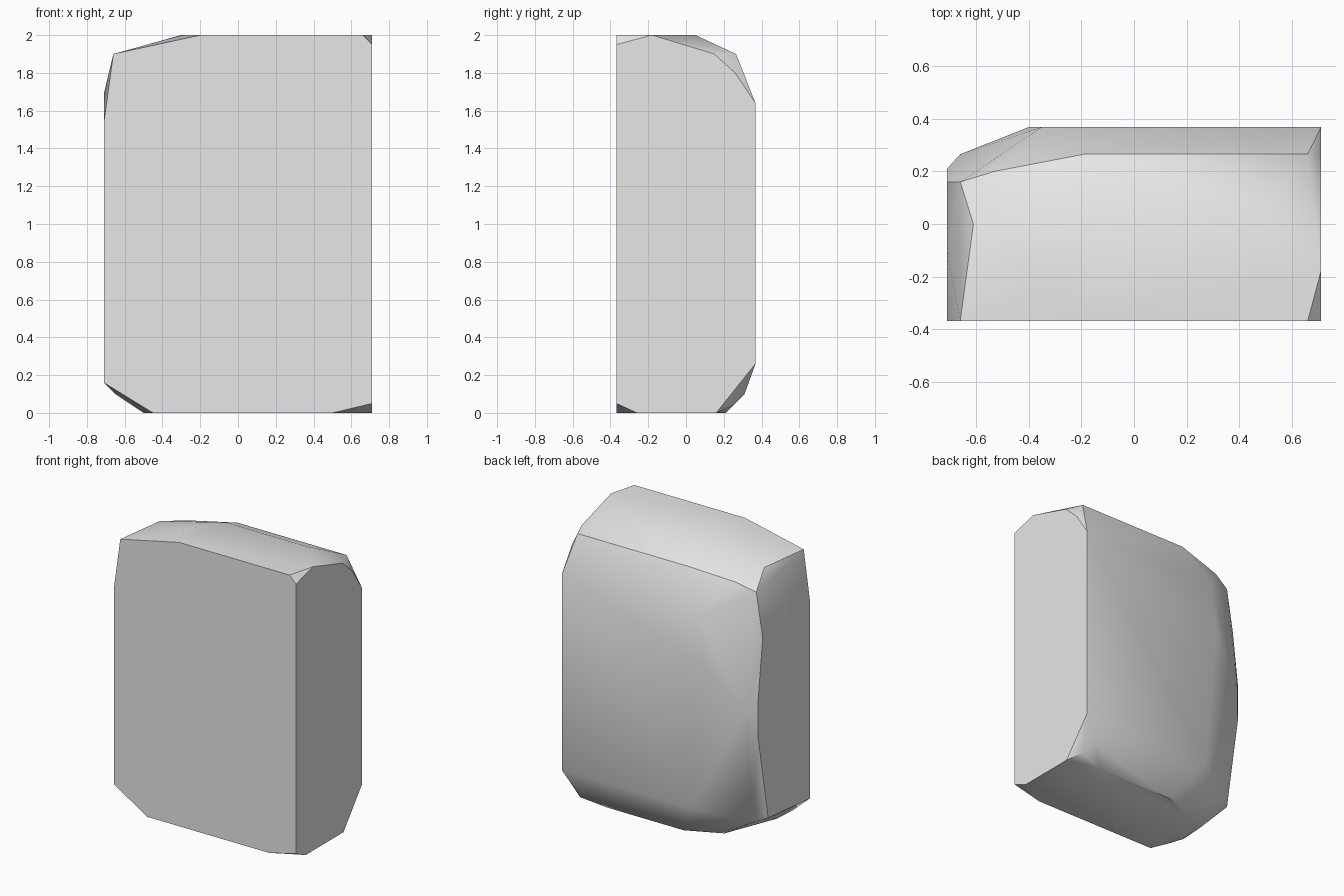
import bpy
import bmesh
import math

if "Cube" in bpy.data.objects:
    bpy.data.objects.remove(bpy.data.objects["Cube"], do_unlink=True)

# Half width, half depth and height of the block the rock was cut from
W, D, H = 0.71, 0.368, 2.0


def make_material(name, colour):
    mat = bpy.data.materials.new(name)
    mat.use_nodes = True
    mat.diffuse_color = colour
    mat.node_tree.nodes["Principled BSDF"].inputs["Base Color"].default_value = colour
    return mat


# Outlines of the six flat sides, each lying on one plane of the block
front_side = [(-W, .16), (-.45, 0), (.5, 0), (W, .05),
              (W, 1.95), (.66, H), (-.2, H), (-.66, 1.9), (-W, 1.54)]      # x, z
back_side = [(W, .26), (W, 1.64), (-.35, 1.64), (-.4, 1.3), (-.3, .26)]    # x, z
left_side = [(-.26, 0), (.16, 0), (.15, 1.9), (.26, 1.8), (-.18, H)]       # y, z
right_side = [(.1, .2), (.21, .8), (.21, 1.08), (.16, 1.49), (-.1, 1.69)]  # y, z
top_side = [(-.3, -.2), (-.13, .05), (.5, .05)]                            # x, y
bottom_side = [(.47, .21), (-.13, .21), (-.37, .1), (-.5, -.25)]           # x, y

# Worn shoulders between the flat sides
shoulders = [(.66, .265, 1.9), (-.19, .265, 1.9), (-.53, .2, 1.85),
             (-.66, .16, 1.8), (-.61, 0, 1.9), (-.66, .265, 1),
             (.65, .25, .04), (.6, .31, .1), (-.2, .31, .1),
             (-.45, .17, .07), (-.63, .17, .17), (-.64, -.1, .1), (-.65, -.27, .1)]

corners = [(x, -D, z) for x, z in front_side]
corners += [(x, D, z) for x, z in back_side]
corners += [(W, y, z) for y, z in left_side]
corners += [(-W, y, z) for y, z in right_side]
corners += [(x, y, H) for x, y in top_side]
corners += [(x, y, 0) for x, y in bottom_side]
corners += shoulders

# Wrap the outlines in one convex skin, then merge triangles that are level
bm = bmesh.new()
for corner in corners:
    bm.verts.new(corner)
hull = bmesh.ops.convex_hull(bm, input=list(bm.verts))
inside = [v for v in bm.verts if not v.link_faces]
bmesh.ops.delete(bm, geom=inside, context="VERTS")
bmesh.ops.dissolve_limit(bm, angle_limit=math.radians(1),
                         verts=list(bm.verts), edges=list(bm.edges))
bmesh.ops.recalc_face_normals(bm, faces=list(bm.faces))

mesh = bpy.data.meshes.new("rock")
bm.to_mesh(mesh)
bm.free()
mesh.materials.append(make_material("stone grey", (.8, .8, .8, 1)))

rock = bpy.data.objects.new("rock", mesh)
bpy.context.collection.objects.link(rock)

# Soft shading over the worn shoulders, crisp edges around the flat sides
bpy.ops.object.select_all(action="DESELECT")
rock.select_set(True)
bpy.context.view_layer.objects.active = rock
bpy.ops.object.shade_smooth_by_angle(angle=math.radians(30))
